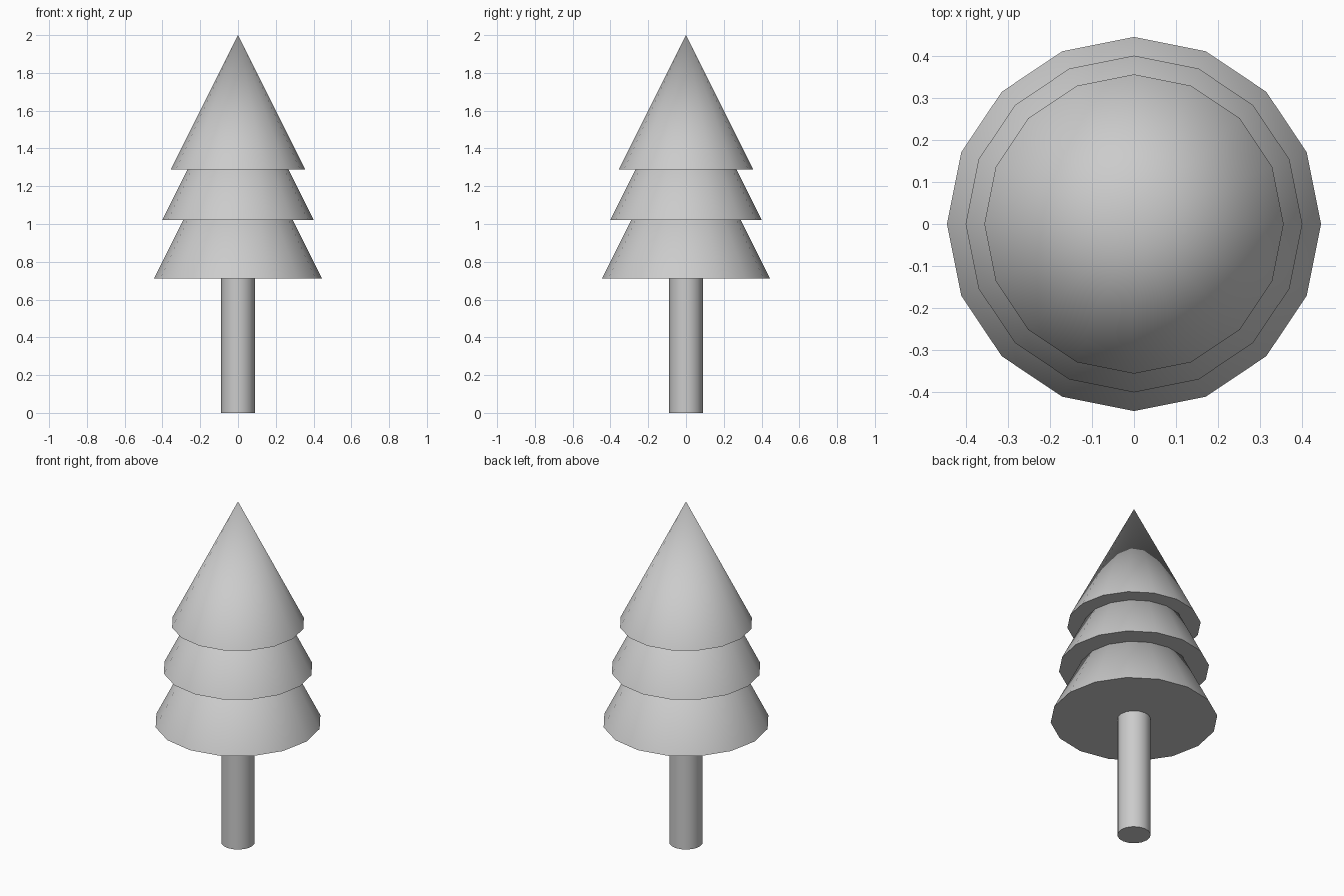
import bpy
import math

if "Cube" in bpy.data.objects:
    bpy.data.objects.remove(bpy.data.objects["Cube"])

U = 2 / 22.5  # base unit: trunk radius
SIDES = 16


def smooth(name):
    obj = bpy.context.object
    obj.name = name
    bpy.ops.object.shade_smooth_by_angle(angle=math.radians(40))


# Trunk
bpy.ops.mesh.primitive_cylinder_add(vertices=SIDES, radius=U, depth=8 * U,
                                    location=(0, 0, 4 * U))
smooth("trunk")

# Foliage tiers: overlapping closed cones (name, base height, radius, cone height)
tiers = [
    ("foliage_bottom", 8, 5, 10),
    ("foliage_middle", 11.5, 4.5, 9),
    ("foliage_top", 14.5, 4, 8),
]
for name, z, radius, height in tiers:
    bpy.ops.mesh.primitive_cone_add(vertices=SIDES, radius1=radius * U, radius2=0,
                                    depth=height * U,
                                    location=(0, 0, (z + height / 2) * U))
    smooth(name)
